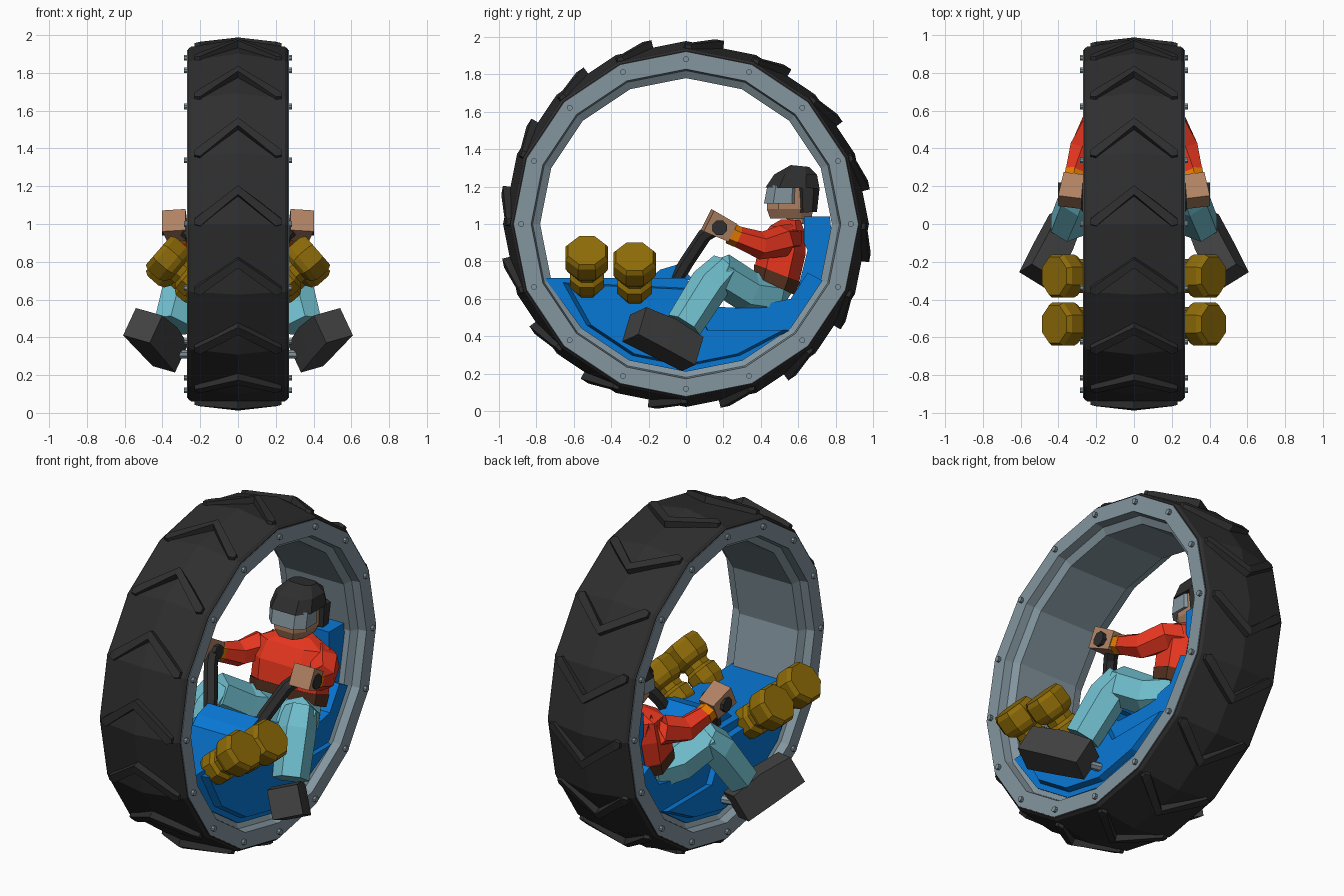
import bpy, bmesh, math
from mathutils import Vector

if "Cube" in bpy.data.objects:
    bpy.data.objects.remove(bpy.data.objects["Cube"])

def material(name, hexcode):
    m = bpy.data.materials.new(name)
    c = [int(hexcode[i:i + 2], 16) / 255 for i in (0, 2, 4)]
    m.diffuse_color = [((v + 0.055) / 1.055) ** 2.4 if v > 0.04 else v / 12.92 for v in c] + [1]
    m.use_nodes = True
    m.node_tree.nodes["Principled BSDF"].inputs["Base Color"].default_value = m.diffuse_color
    return m

RUBBER = material("rubber black", "2e2e2e")
STEEL = material("steel grey", "83959e")
BLUE = material("body blue", "0878d6")
GOLD = material("exhaust gold", "8f6c08")
TEAL = material("trouser teal", "70bfce")
RED = material("jacket red", "ee3820")
SKIN = material("skin tan", "b08263")
ORANGE = material("cuff orange", "f08000")
BROWN = material("hem brown", "55301e")
BOOT = material("boot grey", "414141")

def build(name, bm, mat):
    bmesh.ops.recalc_face_normals(bm, faces=bm.faces)
    me = bpy.data.meshes.new(name)
    bm.to_mesh(me)
    bm.free()
    me.materials.append(mat)
    ob = bpy.data.objects.new(name, me)
    bpy.context.collection.objects.link(ob)
    return ob

def add_loft(bm, rings, cap=True, loop=False):
    """Skin a list of equal-length point rings."""
    vs = [[bm.verts.new(p) for p in r] for r in rings]
    n = len(vs[0])
    pairs = list(zip(vs, vs[1:])) + ([(vs[-1], vs[0])] if loop else [])
    for a, b in pairs:
        for i in range(n):
            j = (i + 1) % n
            bm.faces.new((a[i], a[j], b[j], b[i]))
    if cap and not loop:
        bm.faces.new(vs[0])
        bm.faces.new(vs[-1])

def loft(name, rings, mat, loop=False):
    bm = bmesh.new()
    add_loft(bm, rings, loop=loop)
    return build(name, bm, mat)

def on_wheel(x, r, deg):
    a = math.radians(deg)
    return Vector((x, -r * math.cos(a), 1 + r * math.sin(a)))

def wheel_ring(name, profile, mat):
    return loft(name, [[on_wheel(x, r, 22.5 * k) for x, r in profile] for k in range(16)], mat, True)

def tube_rings(pts, radii, n, phase=0.5):
    pts = [Vector(p) for p in pts]
    rings = []
    for i, p in enumerate(pts):
        t = (pts[min(i + 1, len(pts) - 1)] - pts[max(i - 1, 0)]).normalized()
        ref = Vector((1, 0, 0)) if abs(t.x) < 0.75 else Vector((0, 1, 0))
        u = (ref - t * ref.dot(t)).normalized()
        w = t.cross(u)
        ang = [2 * math.pi * (k + phase) / n for k in range(n)]
        rings.append([p + (u * math.cos(a) + w * math.sin(a)) * radii[i] for a in ang])
    return rings

def tube(name, pts, radii, n, mat):
    return loft(name, tube_rings(pts, radii, n), mat)

def slab(name, yz, hw, mat):
    return loft(name, [[(x, y, z) for y, z in yz] for x in (-hw, hw)], mat)

def block(name, sections, mat):
    """Chamfered eight-sided body; each section is front yz, back yz, half width."""
    rings = []
    for (fy, fz), (by, bz), w in sections:
        half = [(0.6, 0), (1, 0.25), (1, 0.75), (0.6, 1)]
        full = half + [(-a, t) for a, t in reversed(half)]
        rings.append([(a * w, fy + (by - fy) * t, fz + (bz - fz) * t) for a, t in full])
    return loft(name, rings, mat)

# tyre and inner rim
side = [(0.265, 0.88), (0.265, 0.925), (0.25, 0.938)]
wheel_ring("tyre", side + [(0, 0.978)] + [(-x, r) for x, r in reversed(side)], RUBBER)
side = [(0.269, 0.92), (0.269, 0.828), (0.22, 0.82), (0.195, 0.78)]
wheel_ring("rim", side + [(-x, r) for x, r in reversed(side)] + [(-0.2, 0.92), (0.2, 0.92)], STEEL)

# chevron treads
bm = bmesh.new()
for k in range(16):
    rings = []
    for x, lo, hi, top in ((-0.23, -0.5, 2, 0.958), (-0.2, -1, 3.4, 0.965), (0, 8.6, 12.2, 1.0),
                           (0.2, -1, 3.4, 0.965), (0.23, -0.5, 2, 0.958)):
        rings.append([on_wheel(x, r, 22.5 * k + a)
                      for r, a in ((0.91, lo), (top, lo + 0.4), (top, hi - 0.4), (0.91, hi))])
    add_loft(bm, rings)
build("treads", bm, RUBBER)

# rim bolts
bm = bmesh.new()
for s in (-1, 1):
    for k in range(16):
        c = on_wheel(0, 0.88, 22.5 * k)
        add_loft(bm, tube_rings([(s * x, c.y, c.z) for x in (0.26, 0.286)], [0.016] * 2, 8))
build("rim_bolts", bm, STEEL)

# hull tub, side panels, dashboard and seat back
def arc(r, k0, k1):
    return [tuple(on_wheel(0, r, -22.5 * k).yz) for k in range(k0, k1 + 1)]

slab("hull", [(0.0, 0.71), (-0.755, 0.71)] + arc(0.79, 1, 7)[1:]
     + [(0.65, 0.74), (0.56, 0.6), (0.3, 0.55), (0.12, 0.56)], 0.215, BLUE)
inner = [(0.0, 0.66), (-0.67, 0.69)] + arc(0.765, 2, 5) + [(0.555, 0.43), (0.12, 0.43)]
outer = [(y * 0.94, 0.5 + (z - 0.5) * 0.94) for y, z in inner]
for s, tag in ((-1, "left"), (1, "right")):
    loft(tag + "_side_panel", [[(s * 0.2, y, z) for y, z in inner],
                               [(s * 0.25, y, z) for y, z in outer]], BLUE)
slab("dashboard", [(-0.2, 0.70), (-0.14, 0.755), (-0.04, 0.785), (0.04, 0.70)], 0.17, BLUE)
slab("seat_back", [(0.63, 1.04), (0.77, 1.04), (0.775, 0.98), (0.73, 0.7), (0.6, 0.45),
                   (0.5, 0.5), (0.6, 0.66), (0.65, 0.86), (0.63, 0.9)], 0.16, BLUE)

# rider torso, hem and head
block("jacket", [((0.37, 0.78), (0.605, 0.69), 0.215), ((0.39, 0.9), (0.64, 0.84), 0.215),
                 ((0.45, 0.99), (0.635, 0.96), 0.2), ((0.51, 1.025), (0.61, 1.02), 0.1)], RED)
block("jacket_hem", [((0.36, 0.725), (0.58, 0.62), 0.215),
                     ((0.365, 0.785), (0.61, 0.69), 0.22)], BROWN)
block("pelvis", [((0.36, 0.53), (0.5, 0.53), 0.15), ((0.37, 0.74), (0.57, 0.64), 0.165)], TEAL)
block("neck", [((0.54, 1.0), (0.65, 1.0), 0.06), ((0.54, 1.06), (0.66, 1.06), 0.06)], SKIN)
block("face", [((0.45, 1.03), (0.67, 1.025), 0.075), ((0.432, 1.08), (0.68, 1.08), 0.105),
               ((0.435, 1.2), (0.68, 1.2), 0.11)], SKIN)
block("visor", [((0.417, 1.11), (0.615, 1.11), 0.122), ((0.435, 1.205), (0.615, 1.205), 0.124)], STEEL)
block("helmet_back", [((0.6, 1.06), (0.70, 1.065), 0.125), ((0.59, 1.2), (0.714, 1.19), 0.135)], RUBBER)
block("helmet_top", [((0.425, 1.195), (0.714, 1.19), 0.135), ((0.472, 1.265), (0.70, 1.265), 0.12),
                     ((0.56, 1.315), (0.66, 1.305), 0.075)], RUBBER)

for s, tag in ((-1, "left_"), (1, "right_")):
    def m(*pts):
        return [(s * x, y, z) for x, y, z in pts]

    # arm, cuff, hand and handlebar
    tube(tag + "sleeve", m((0.14, 0.56, 0.93), (0.21, 0.52, 0.91), (0.275, 0.40, 0.885),
                           (0.315, 0.27, 0.935)), [0.075, 0.085, 0.075, 0.055], 6, RED)
    tube(tag + "cuff", m((0.313, 0.28, 0.93), (0.32, 0.235, 0.95)), [0.057, 0.057], 6, ORANGE)
    tube(tag + "hand", m((0.32, 0.245, 0.955), (0.34, 0.115, 1.02)), [0.075, 0.088], 4, SKIN)
    tube(tag + "grip", m((0.25, 0.18, 0.98), (0.402, 0.18, 0.98)), [0.043] * 2, 8, RUBBER)
    tube(tag + "handlebar", m((0.14, -0.07, 0.67), (0.18, 0.0, 0.79), (0.25, 0.1, 0.94),
                              (0.29, 0.17, 0.98)), [0.038] * 4, 6, RUBBER)

    # leg and foot peg
    tube(tag + "thigh", m((0.1, 0.47, 0.61), (0.18, 0.33, 0.64), (0.265, 0.17, 0.745)),
         [0.11, 0.112, 0.11], 6, TEAL)
    tube(tag + "shin", m((0.26, 0.215, 0.77), (0.295, 0.13, 0.68), (0.355, -0.01, 0.46)),
         [0.09, 0.108, 0.1], 6, TEAL)
    tube(tag + "foot_peg", m((0.18, 0.02, 0.31), (0.42, -0.03, 0.31)), [0.025] * 2, 8, STEEL)

    # boot, pointing outward and upward
    L = Vector((0.155, -0.33, 0.17)).normalized()
    W = Vector((0.81, 0.50, 0.23)).normalized()
    H = L.cross(W).normalized()
    H = H if H.z > 0 else -H
    C = Vector((0.43, -0.12, 0.385))
    rings = []
    for l, w, lo, hi in ((-0.19, 0.07, -0.085, 0.085), (0.0, 0.08, -0.085, 0.10),
                         (0.19, 0.085, -0.085, 0.08)):
        rings.append(m(*[C + L * l + W * a * w + H * h
                         for a, h in ((-1, lo), (1, lo), (1, hi), (-1, hi))]))
    loft(tag + "boot", rings, BOOT)

    # exhaust stacks
    steps = [(-0.02, 0.05), (0.06, 0.085), (0.09, 0.098), (0.15, 0.098), (0.17, 0.078), (0.2, 0.078),
             (0.22, 0.11), (0.25, 0.123), (0.325, 0.123), (0.35, 0.108)]
    for num, y, dz in ((1, -0.53, 0), (2, -0.275, -0.033)):
        pts = [(0.158 + t * 0.756, y, 0.63 + dz + t * 0.655) for t, r in steps]
        tube(tag + "exhaust_%d" % num, m(*pts), [r for t, r in steps], 8, GOLD)
